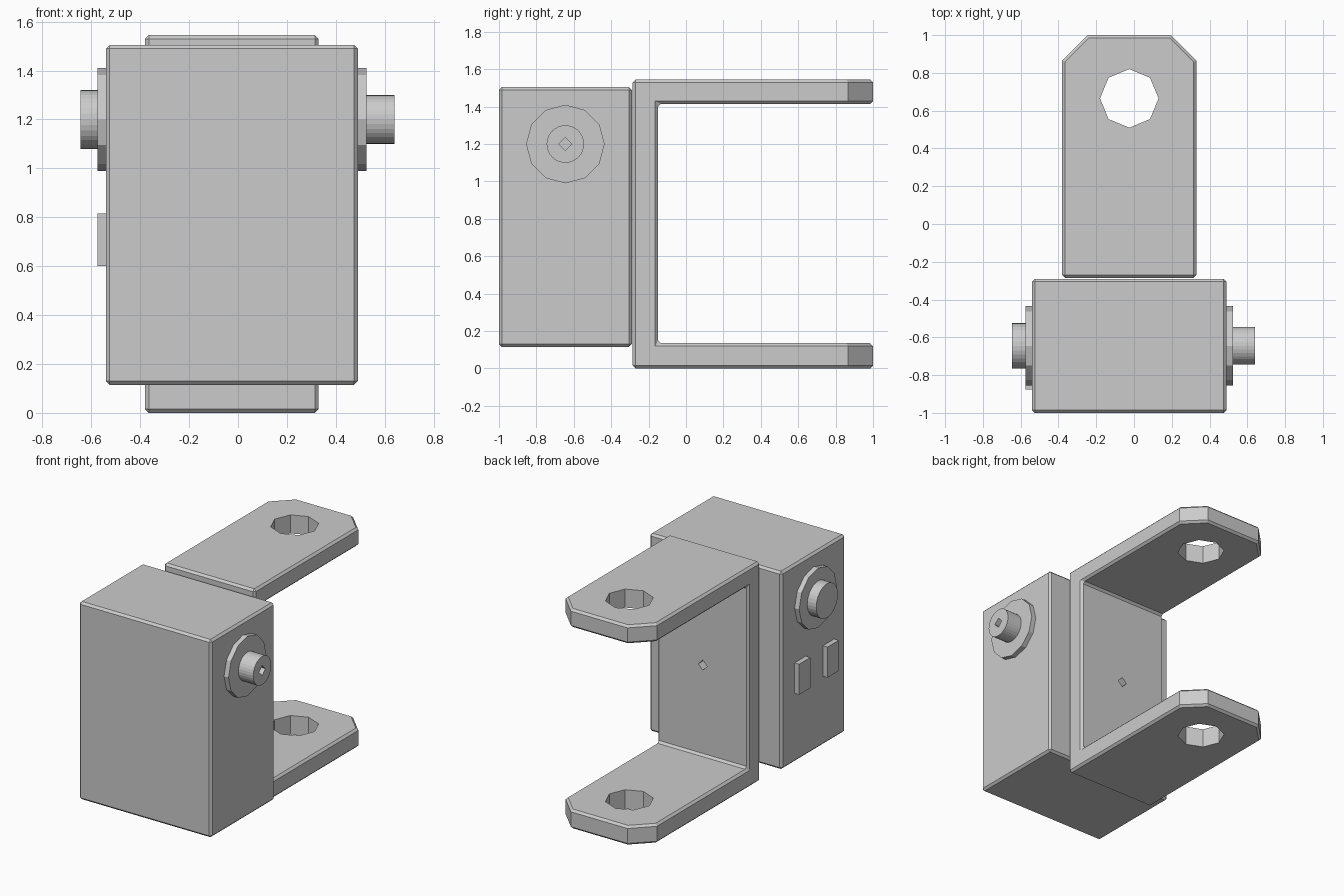
import bpy, bmesh
from math import pi
from mathutils import Matrix, Vector

if "Cube" in bpy.data.objects:
    bpy.data.objects.remove(bpy.data.objects["Cube"])

AXIS = {'X': Matrix.Rotation(pi / 2, 4, 'Y'),
        'Y': Matrix.Rotation(-pi / 2, 4, 'X'),
        'Z': Matrix.Identity(4)}


def finish(name, bm):
    bmesh.ops.recalc_face_normals(bm, faces=bm.faces)
    mesh = bpy.data.meshes.new(name)
    bm.to_mesh(mesh)
    bm.free()
    ob = bpy.data.objects.new(name, mesh)
    bpy.context.collection.objects.link(ob)
    return ob


def box(name, lo, hi):
    bm = bmesh.new()
    lo, hi = Vector(lo), Vector(hi)
    m = Matrix.Translation((lo + hi) / 2) @ Matrix.Diagonal((*(hi - lo), 1))
    bmesh.ops.create_cube(bm, size=1, matrix=m)
    return finish(name, bm)


def cylinder(name, centre, r, depth, sides, axis):
    bm = bmesh.new()
    bmesh.ops.create_cone(bm, cap_ends=True, segments=sides, radius1=r, radius2=r,
                          depth=depth, matrix=Matrix.Translation(centre) @ AXIS[axis])
    return finish(name, bm)


def prism(name, points, offset):
    bm = bmesh.new()
    face = bm.faces.new([bm.verts.new(p) for p in points])
    ext = bmesh.ops.extrude_face_region(bm, geom=[face])
    verts = [v for v in ext['geom'] if isinstance(v, bmesh.types.BMVert)]
    bmesh.ops.translate(bm, vec=offset, verts=verts)
    return finish(name, bm)


def apply(ob, mod):
    with bpy.context.temp_override(object=ob, active_object=ob):
        bpy.ops.object.modifier_apply(modifier=mod.name)


def bevel(ob):
    mod = ob.modifiers.new('Bevel', 'BEVEL')
    mod.width, mod.segments = 0.015, 1
    mod.limit_method, mod.angle_limit = 'ANGLE', pi / 3
    apply(ob, mod)


def boolean(ob, cutter, operation='DIFFERENCE'):
    mod = ob.modifiers.new('Boolean', 'BOOLEAN')
    mod.operation, mod.object, mod.solver = operation, cutter, 'EXACT'
    apply(ob, mod)
    bpy.data.objects.remove(cutter)


CX = -0.025           # bracket and body centre line
PY, PZ = -0.645, 1.2  # pivot axis

# Main housing
body = box('housing', (-0.54, -1, 0.115), (0.49, -0.29, 1.505))
bevel(body)

# U-shaped bracket: side profile intersected with a clipped plan outline
profile = [(-0.285, 0), (1, 0), (1, 0.135), (-0.15, 0.135),
           (-0.15, 1.415), (1, 1.415), (1, 1.545), (-0.285, 1.545)]
bracket = prism('bracket', [(-0.38, y, z) for y, z in profile], (0.71, 0, 0))
for s in (-1, 1):
    corner = [(CX + s * 0.22, 1, -0.2), (CX + s * 0.22, 1.2, -0.2), (CX + s * 0.555, 1.2, -0.2),
              (CX + s * 0.555, 0.665, -0.2)]
    boolean(bracket, prism('corner_cutter', corner, (0, 0, 2)))
bevel(bracket)

# Bolt hole through both arms and the small square hole in the back plate
boolean(bracket, cylinder('arm_hole_cutter', (CX, 0.665, 0.77), 0.155, 2, 8, 'Z'))
boolean(bracket, cylinder('plate_hole_cutter', (CX, -0.2, 0.77), 0.035, 0.3, 4, 'Y'))

# Pivot washers and pins on both sides
cylinder('right_washer', (0.5025, PY, PZ), 0.21, 0.045, 12, 'X')
cylinder('left_washer', (-0.5525, PY, PZ), 0.21, 0.045, 12, 'X')
cylinder('left_pin', (-0.605, PY, PZ), 0.12, 0.08, 32, 'X')
pin = cylinder('right_pin', (0.575, PY, PZ), 0.1, 0.13, 32, 'X')
boolean(pin, cylinder('pin_socket_cutter', (0.64, PY, PZ), 0.035, 0.1, 4, 'X'))

# Two small raised pads on the left side
for i, y in enumerate((-0.4975, -0.8125)):
    box(f'side_pad_{i + 1}', (-0.575, y - 0.0625, 0.6), (-0.53, y + 0.0625, 0.815))
